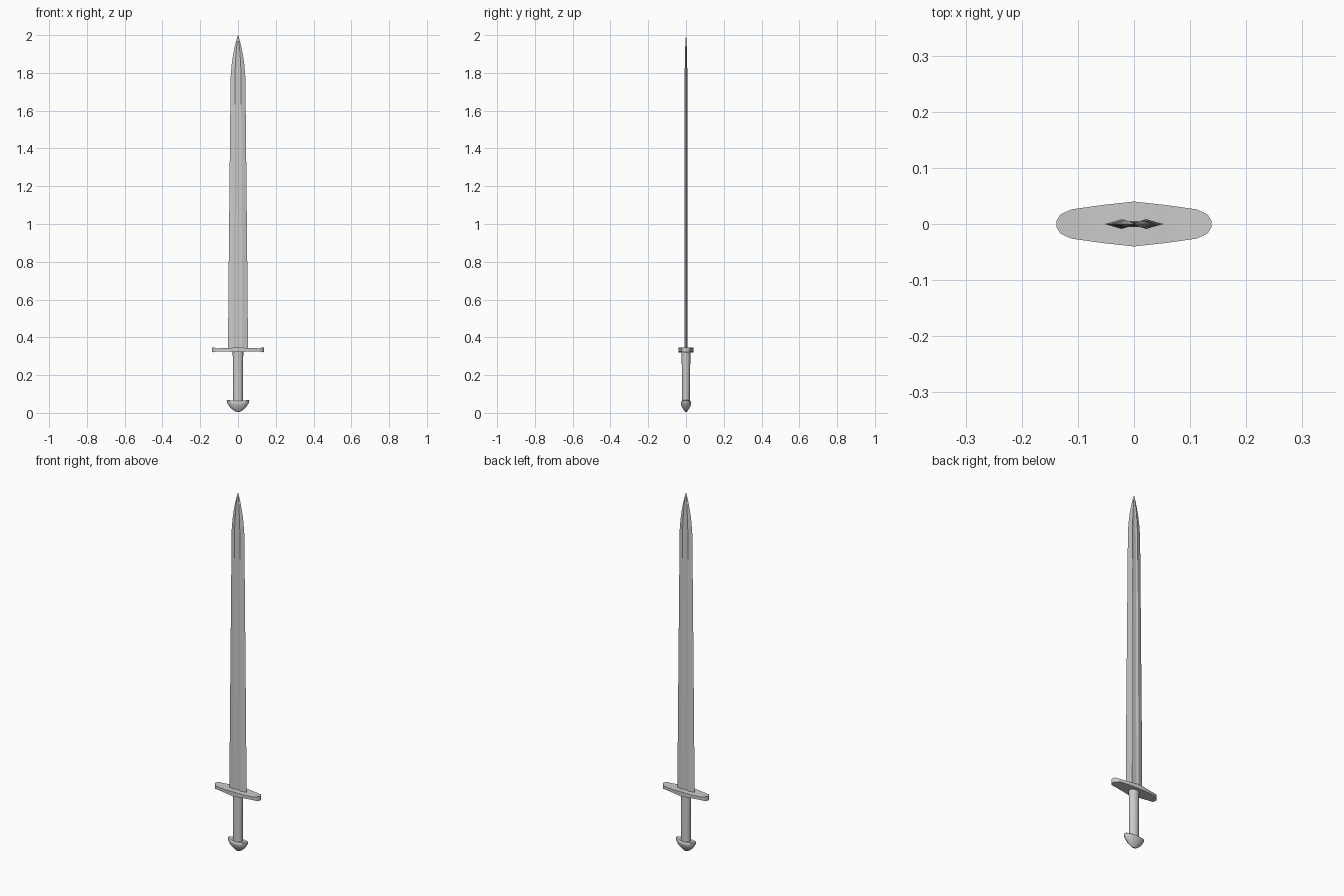
import bpy
from math import cos, sin, pi

if "Cube" in bpy.data.objects:
    bpy.data.objects.remove(bpy.data.objects["Cube"])


def loft(name, rings, angle=35):
    """Skin a list of equal-length rings and cap both ends."""
    n = len(rings[0])
    verts = [p for ring in rings for p in ring]
    faces = [(r * n + i, r * n + (i + 1) % n, (r + 1) * n + (i + 1) % n, (r + 1) * n + i)
             for r in range(len(rings) - 1) for i in range(n)]
    faces += [tuple(reversed(range(n))), tuple(range(len(verts) - n, len(verts)))]
    mesh = bpy.data.meshes.new(name)
    mesh.from_pydata(verts, [], faces)
    obj = bpy.data.objects.new(name, mesh)
    bpy.context.collection.objects.link(obj)
    bpy.ops.object.select_all(action='DESELECT')
    obj.select_set(True)
    bpy.context.view_layer.objects.active = obj
    bpy.ops.object.mode_set(mode='EDIT')
    bpy.ops.mesh.select_all(action='SELECT')
    bpy.ops.mesh.remove_doubles(threshold=0.00005)
    bpy.ops.mesh.normals_make_consistent(inside=False)
    bpy.ops.object.mode_set(mode='OBJECT')
    bpy.ops.object.shade_smooth_by_angle(angle=angle * pi / 180)
    return obj


def ellipse(rx, ry, z, n=24, lift=0.0):
    # lift raises the ring towards its x ends
    return [(rx * cos(2 * pi * i / n), ry * sin(2 * pi * i / n),
             z + lift * cos(2 * pi * i / n) ** 2) for i in range(n)]


# Blade: double-edged section with a shallow central fuller, tapering to the tip
half = [(1.0, 0.0), (0.42, 1.0), (0.2, 0.6), (-0.2, 0.6), (-0.42, 1.0)]
section = half + [(-x, -y) for x, y in half]
stations = [(0.335, 0.053, 0.009), (0.7, 0.050, 0.0085), (1.3, 0.044, 0.0075),
            (1.78, 0.039, 0.007), (1.84, 0.034, 0.0065), (1.89, 0.027, 0.0055),
            (1.94, 0.017, 0.004), (1.975, 0.008, 0.0025), (2.0, 0.0003, 0.0003)]
loft("blade", [[(x * w, y * t, z) for x, y in section] for z, w, t in stations], 12)

# Crossguard: boat-shaped outline, thin arms flaring at the ends
arm = [(0.138, 0.006, 0.012), (0.131, 0.017, 0.013), (0.112, 0.026, 0.008),
       (0.055, 0.034, 0.009)]
guard = [(-x, y, h) for x, y, h in arm] + [(0, 0.04, 0.013)] + arm[::-1]
loft("crossguard", [[(x, -y, 0.334 - h), (x, 0, 0.334 - h), (x, y, 0.334 - h),
                     (x, y, 0.334 + h), (x, 0, 0.334 + h), (x, -y, 0.334 + h)]
                    for x, y, h in guard])

# Grip: slightly tapered oval bar
loft("grip", [ellipse(0.026, 0.021, 0.05), ellipse(0.028, 0.023, 0.33)])

# Pommel: flattened cap with a dished top and raised side lobes
loft("pommel", [ellipse(0.010, 0.004, 0.005), ellipse(0.022, 0.010, 0.012),
                ellipse(0.038, 0.018, 0.025), ellipse(0.051, 0.025, 0.039, lift=0.003),
                ellipse(0.059, 0.028, 0.052, lift=0.005),
                ellipse(0.060, 0.027, 0.059, lift=0.007),
                ellipse(0.054, 0.023, 0.063, lift=0.006),
                ellipse(0.026, 0.018, 0.062)], 40)
